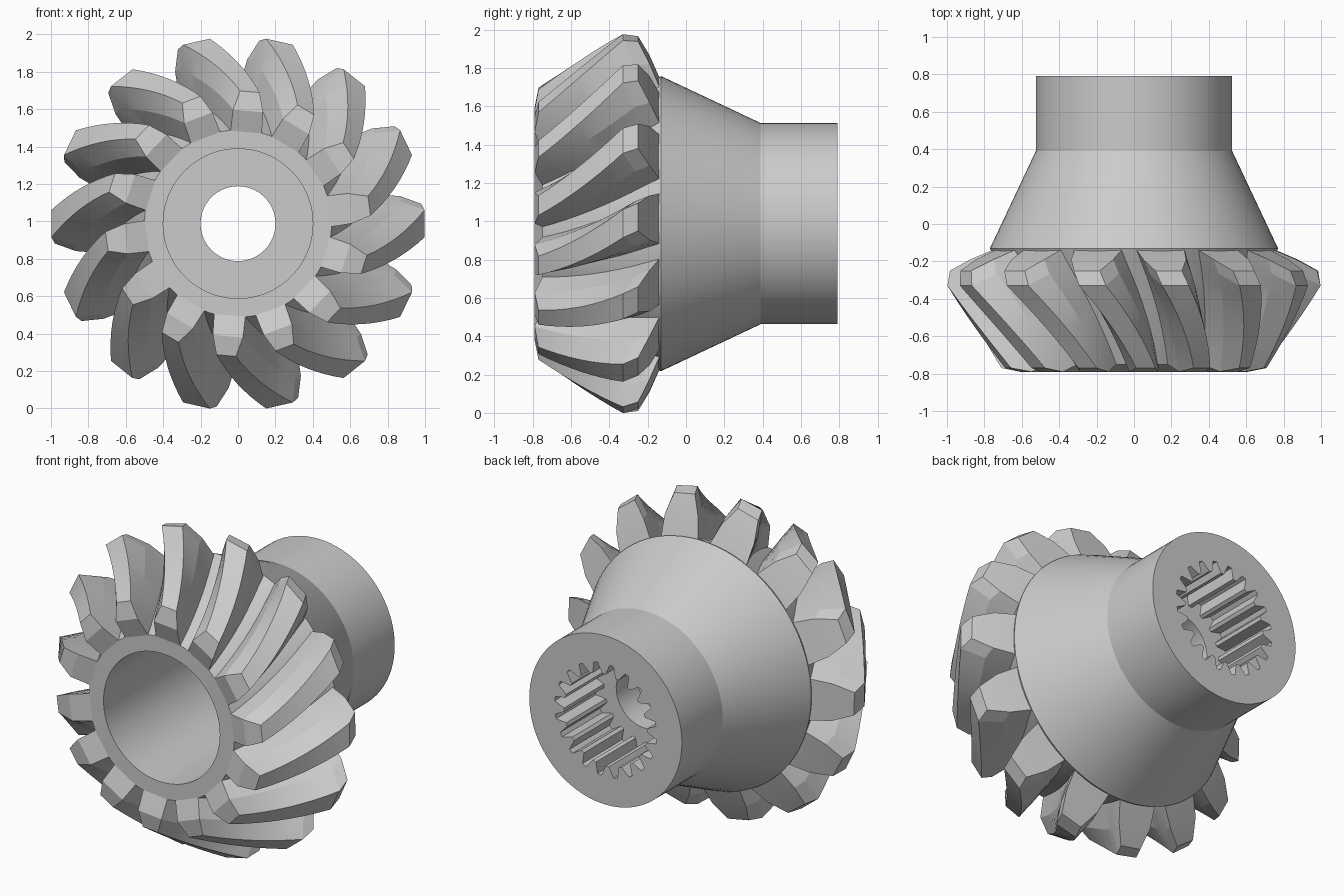
import bpy, bmesh
from math import sin, cos, pi, radians

if "Cube" in bpy.data.objects:
    bpy.data.objects.remove(bpy.data.objects["Cube"])

CZ = 0.988       # height of the gear axis
SPLINES = 20
TEETH = 14


def polar(y, r, a):
    # angle measured clockwise from straight up, seen from the front
    return (r * sin(a), y, CZ + r * cos(a))


def finish(bm, name, angle):
    bmesh.ops.recalc_face_normals(bm, faces=bm.faces)
    me = bpy.data.meshes.new(name)
    bm.to_mesh(me)
    bm.free()
    ob = bpy.data.objects.new(name, me)
    bpy.context.collection.objects.link(ob)
    bpy.ops.object.select_all(action='DESELECT')
    ob.select_set(True)
    bpy.context.view_layer.objects.active = ob
    bpy.ops.object.shade_smooth_by_angle(angle=radians(angle))
    return ob


# hub: closed lathe of (y, radius, groove radius), splined in the rear bore
profile = [
    (-0.75, 0.50, 0.50), (-0.13, 0.77, 0.77), (0.39, 0.525, 0.525),
    (0.79, 0.525, 0.525), (0.79, 0.285, 0.35), (0.40, 0.285, 0.35),
    (0.40, 0.20, 0.20), (0.20, 0.20, 0.20), (0.20, 0.40, 0.40),
    (-0.75, 0.40, 0.40),
]
bm = bmesh.new()
n = SPLINES * 4
rings = [[bm.verts.new(polar(y, r if i % 4 < 2 else g, 2 * pi * i / n))
          for i in range(n)] for y, r, g in profile]
for k, ring in enumerate(rings):
    nxt = rings[(k + 1) % len(rings)]
    for i in range(n):
        j = (i + 1) % n
        bm.faces.new((ring[i], ring[j], nxt[j], nxt[i]))
finish(bm, "gear_hub", 20)

# spiral teeth: (half angle, front end, shoulder, rear end) for root, flank, tip
levels = [
    (10.0, (-0.745, 0.485), (-0.20, 0.72), (-0.135, 0.755)),
    (7.6, (-0.79, 0.61), (-0.265, 0.88), (-0.19, 0.88)),
    (4.2, (-0.77, 0.71), (-0.33, 1.00), (-0.25, 0.985)),
]
STEPS = 8
TWIST = 18


def section(step, centre):
    left, right = [], []
    t = min(step / STEPS, 1)
    spin = TWIST * (1 - t) - (2.0 if step > STEPS else 0)
    for half, front, shoulder, rear in levels:
        if step > STEPS:
            y, r = rear
        else:
            y = front[0] + (shoulder[0] - front[0]) * t
            r = front[1] + (shoulder[1] - front[1]) * t
        left.append(polar(y, r, radians(centre + spin - half)))
        right.append(polar(y, r, radians(centre + spin + half)))
    return left + right[::-1]


bm = bmesh.new()
for k in range(TEETH):
    centre = (k + 0.5) * 360 / TEETH
    loops = [[bm.verts.new(p) for p in section(s, centre)] for s in range(STEPS + 2)]
    for a, b in zip(loops, loops[1:]):
        for i in range(6):
            j = (i + 1) % 6
            bm.faces.new((a[i], a[j], b[j], b[i]))
    # end caps, split into lower and upper facets
    for c in (loops[0], loops[-1]):
        bm.faces.new((c[0], c[1], c[4], c[5]))
        bm.faces.new((c[1], c[2], c[3], c[4]))
finish(bm, "gear_teeth", 12)
